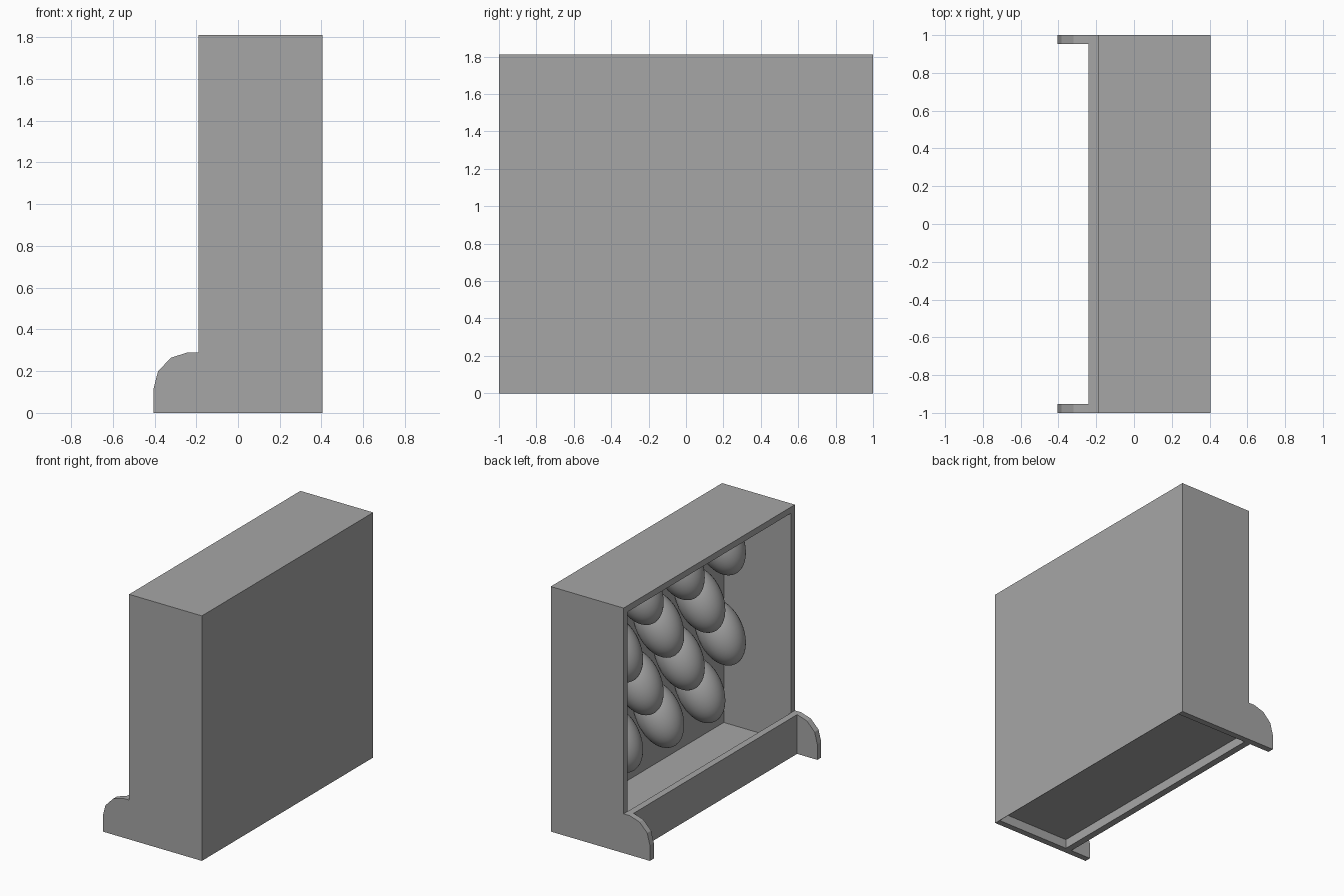
import bpy, bmesh, math
from mathutils import Matrix

cube = bpy.data.objects.get("Cube")
if cube:
    bpy.data.objects.remove(cube, do_unlink=True)

GREY = (0.38, 0.38, 0.38, 1)
grey = bpy.data.materials.new("plain grey")
grey.use_nodes = True
grey.diffuse_color = GREY
grey.node_tree.nodes["Principled BSDF"].inputs["Base Color"].default_value = GREY

BACK, OPEN, WALL = 0.405, -0.19, 0.046     # closed side, open side, board thickness
TOP, FLOOR, LIP = 1.81, 0.072, 0.29
INNER = 1 - WALL


def finish(name, bm):
    bmesh.ops.recalc_face_normals(bm, faces=bm.faces)
    mesh = bpy.data.meshes.new(name)
    bm.to_mesh(mesh)
    bm.free()
    mesh.materials.append(grey)
    obj = bpy.data.objects.new(name, mesh)
    bpy.context.collection.objects.link(obj)
    return obj


def extrude_profile(name, points, y0, y1):
    """Solid board from an outline in the x-z plane."""
    bm = bmesh.new()
    face = bm.faces.new([bm.verts.new((x, y0, z)) for x, z in points])
    new = bmesh.ops.extrude_face_region(bm, geom=[face])["geom"]
    verts = [g for g in new if isinstance(g, bmesh.types.BMVert)]
    bmesh.ops.translate(bm, verts=verts, vec=(0, y1 - y0, 0))
    return finish(name, bm)


def board(name, x0, x1, z0, z1, half=INNER):
    return extrude_profile(name, [(x0, z0), (x1, z0), (x1, z1), (x0, z1)], -half, half)


# Side boards with the rounded foot
side = [(BACK, 0), (BACK, TOP), (OPEN, TOP), (OPEN, LIP), (-0.24, LIP),
        (-0.32, 0.265), (-0.383, 0.2), (-0.405, 0.115), (-0.405, 0)]
extrude_profile("front_side_board", side, -1, -INNER)
extrude_profile("rear_side_board", side, INNER, 1)

# Boards between the sides
board("top_board", OPEN, BACK, TOP - WALL, TOP)
board("closed_panel", BACK - WALL, BACK, FLOOR, TOP - WALL)
board("panel_skirt", BACK - 0.003, BACK, 0, FLOOR)
board("floor_board", OPEN, BACK - WALL, FLOOR - 0.004, FLOOR)
board("lip_board", -0.24, OPEN, 0, LIP)

# Staggered rows of tilted egg-shaped bumps on the closed panel
tilt = Matrix.Rotation(math.radians(30), 4, "Y")
stretch = Matrix.Diagonal((0.155, 0.155, 0.24, 1))
for row in range(4):
    count = 3 if row % 2 == 0 else 4
    for col in range(count):
        y = (col - (count - 1) / 2) * 0.48
        place = Matrix.Translation((0.224, y, 0.534 + row / 3))
        bm = bmesh.new()
        bmesh.ops.create_uvsphere(bm, u_segments=32, v_segments=20, radius=1,
                                  matrix=place @ tilt @ stretch)
        for f in bm.faces:
            f.smooth = True
        finish(f"bump_row{row + 1}_{col + 1}", bm)
